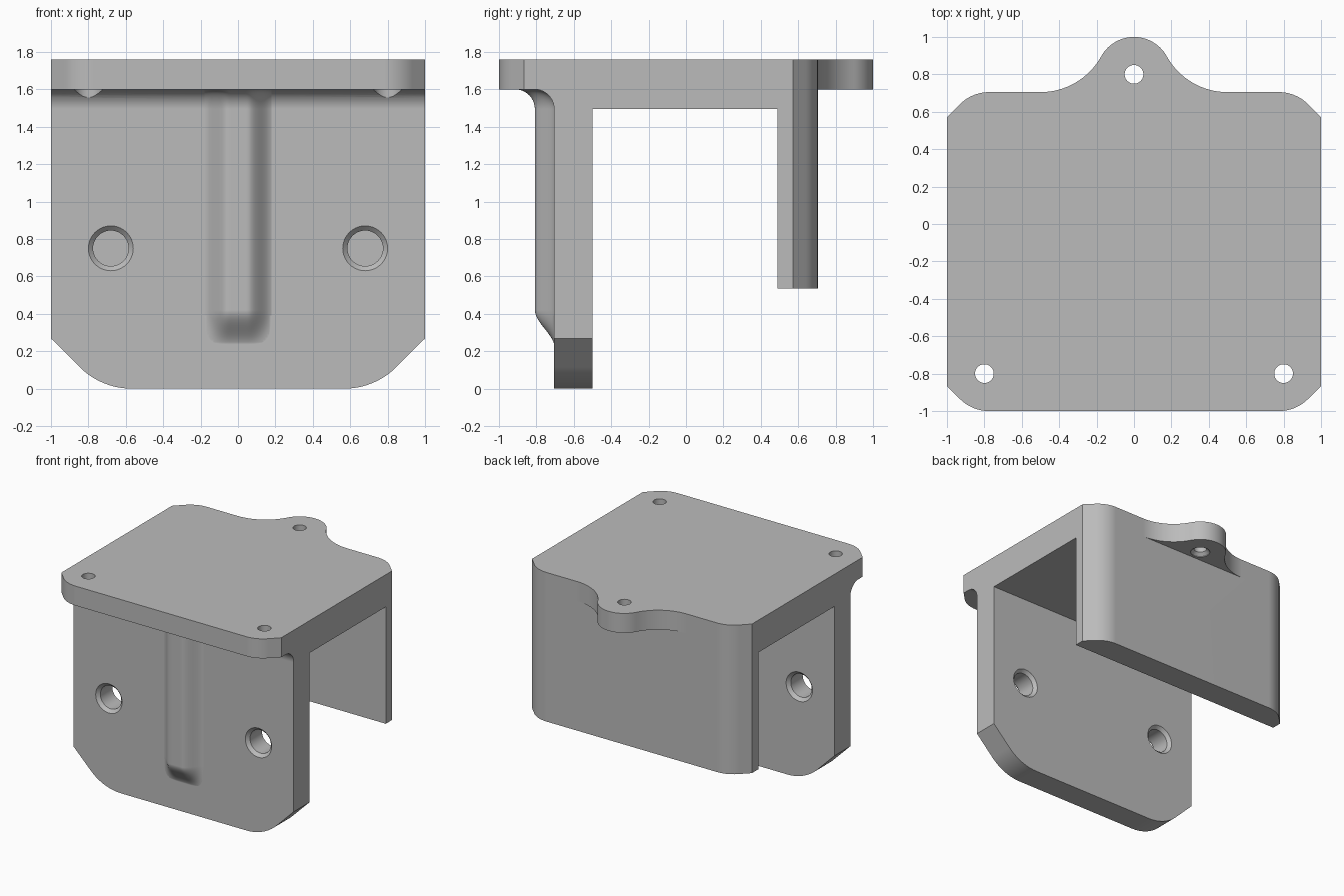
import bpy, bmesh
from math import sin, cos, pi, radians, sqrt
from mathutils import Matrix

if "Cube" in bpy.data.objects:
    bpy.data.objects.remove(bpy.data.objects["Cube"])

TOP, PLATE_LOW, BRIDGE_LOW = 1.76, 1.6, 1.495
FRONT, FRONT_IN, BACK_IN, BACK = -0.705, -0.5, 0.49, 0.705
FILLET = PLATE_LOW - BRIDGE_LOW
INSIDE = 1.68            # height hidden within the plate


def finish(name, bm):
    bmesh.ops.recalc_face_normals(bm, faces=bm.faces)
    mesh = bpy.data.meshes.new(name)
    bm.to_mesh(mesh)
    bm.free()
    ob = bpy.data.objects.new(name, mesh)
    bpy.context.collection.objects.link(ob)
    return ob


def arc(cx, cy, r, start, end, n=10):
    angles = [radians(start + (end - start) * i / n) for i in range(n + 1)]
    return [(cx + r * cos(a), cy + r * sin(a)) for a in angles]


def mirrored(half):
    return half + [(-x, y) for x, y in reversed(half) if x > 1e-5]


def prism(name, outline, place, lo, hi):
    bm = bmesh.new()
    rings = [[bm.verts.new(place(a, b, d)) for a, b in outline] for d in (lo, hi)]
    for ring in rings:
        bm.faces.new(ring)
    n = len(outline)
    for i in range(n):
        j = (i + 1) % n
        bm.faces.new((rings[0][i], rings[0][j], rings[1][j], rings[1][i]))
    return finish(name, bm)


def turned(name, profile, matrix):
    """Solid of revolution about local z from (radius, height) points."""
    bm = bmesh.new()
    pts = [(0, profile[0][1])] + profile + [(0, profile[-1][1])]
    vs = [bm.verts.new((r, 0, z)) for r, z in pts]
    edges = [bm.edges.new(pair) for pair in zip(vs, vs[1:])]
    bmesh.ops.spin(bm, geom=vs + edges, cent=(0, 0, 0), axis=(0, 0, 1),
                   angle=2 * pi, steps=40)
    bmesh.ops.remove_doubles(bm, verts=bm.verts, dist=1e-4)
    bm.transform(matrix)
    ob = finish(name, bm)
    ob.hide_render = True
    return ob


def combine(body, other, operation):
    mod = body.modifiers.new("combine", 'BOOLEAN')
    mod.operation, mod.solver, mod.object = operation, 'EXACT', other
    bpy.context.view_layer.objects.active = body
    bpy.ops.object.modifier_apply(modifier=mod.name)
    bpy.data.objects.remove(other)


def flat(x, y, z):
    return (x, y, z)


def upright(x, z, y):
    return (x, y, z)


def sideways(y, z, x):
    return (x, y, z)


# Top plate with clipped corners and a rounded rear tab
back_corner = [(1, 0.571)] + arc(0.775, BACK - 0.22, 0.22, 45, 90)
plate = (arc(0.775, -0.78, 0.22, -90, -45) + [(1, -0.866)] + back_corner
         + arc(0.5, BACK + 0.371, 0.371, -90, -151.1, 16)
         + arc(0, 0.8, 0.2, 28.9, 90, 14)[1:])
body = prism("mounting_bracket", mirrored(plate), flat, PLATE_LOW, TOP)

# Front wall, back wall and the thicker bridge between them
front = arc(0.57, 0.39, 0.39, -90, -45) + [(1, 0.268), (1, INSIDE)]
front_wall = prism("front_wall", mirrored(front), upright, FRONT, FRONT_IN)
back_wall = prism("back_wall", mirrored([(1, BACK_IN)] + back_corner), flat, 0.535, INSIDE)
bridge = prism("bridge", [(-0.6, BRIDGE_LOW), (0.53, BRIDGE_LOW), (0.53, INSIDE),
                          (-0.6, INSIDE)], sideways, -1, 1)

# Concave fillet where the front wall meets the plate
curve = arc(FRONT - FILLET, BRIDGE_LOW, FILLET, 0, 90)
fillet = prism("front_fillet", [(-0.6, BRIDGE_LOW)] + curve
               + [(FRONT - FILLET, INSIDE), (-0.6, INSIDE)], sideways, -1, 1)


# Soft central rib, blended into the wall, the ramp and the plate
def smooth(t):
    t = min(max(t, 0), 1)
    return t * t * (3 - 2 * t)


def rib_front(x, z):
    height = 0.105 * smooth((0.19 - abs(x)) / 0.14) * smooth((z - 0.22) / 0.2)
    t = min(max((z - BRIDGE_LOW) / FILLET, 0), 1)
    return FRONT - height - FILLET * (1 - sqrt(1 - t * t)) + 0.002


heights = [0.22 + 0.2 * i / 14 for i in range(15)]
heights += [BRIDGE_LOW + FILLET * sin(radians(9 * i)) for i in range(11)] + [INSIDE]
columns = 32
bm = bmesh.new()
grid = [[bm.verts.new((x, rib_front(x, z), z))
         for x in [-0.19 + 0.38 * i / columns for i in range(columns + 1)]]
        for z in heights]
for low, high in zip(grid, grid[1:]):
    for i in range(columns):
        bm.faces.new((low[i], low[i + 1], high[i + 1], high[i]))
skin = bmesh.ops.extrude_face_region(bm, geom=bm.faces[:], use_keep_orig=True)
for v in skin["geom"]:
    if isinstance(v, bmesh.types.BMVert):
        v.co.y = -0.6
rib = finish("front_rib", bm)

for part in (front_wall, bridge, back_wall, fillet, rib):
    combine(body, part, 'UNION')

# Through holes in the front wall, chamfered on both faces
wall_hole = [(0.145, -0.025), (0.095, 0.025), (0.095, 0.18), (0.145, 0.23)]
for x in (-0.68, 0.68):
    spot = Matrix.Translation((x, FRONT, 0.75)) @ Matrix.Rotation(-pi / 2, 4, 'X')
    combine(body, turned("wall_hole_cutter", wall_hole, spot), 'DIFFERENCE')

# Screw holes in the plate, relieved underneath
screw_hole = [(0.075, 1.45), (0.075, 1.605), (0.05, 1.63), (0.05, 1.85)]
for x, y in ((-0.8, -0.8), (0.8, -0.8), (0, 0.8)):
    spot = Matrix.Translation((x, y, 0))
    combine(body, turned("screw_hole_cutter", screw_hole, spot), 'DIFFERENCE')

# Single grey finish
grey = bpy.data.materials.new("plain_grey")
grey.use_nodes = True
colour = (0.5, 0.5, 0.5, 1)
grey.diffuse_color = colour
grey.node_tree.nodes["Principled BSDF"].inputs["Base Color"].default_value = colour
body.data.materials.clear()
body.data.materials.append(grey)

# Smooth curves, crisp edges
bpy.ops.object.select_all(action='DESELECT')
body.select_set(True)
bpy.context.view_layer.objects.active = body
bpy.ops.object.shade_smooth_by_angle(angle=radians(30))
weighted = body.modifiers.new("even_shading", 'WEIGHTED_NORMAL')
weighted.keep_sharp = True
